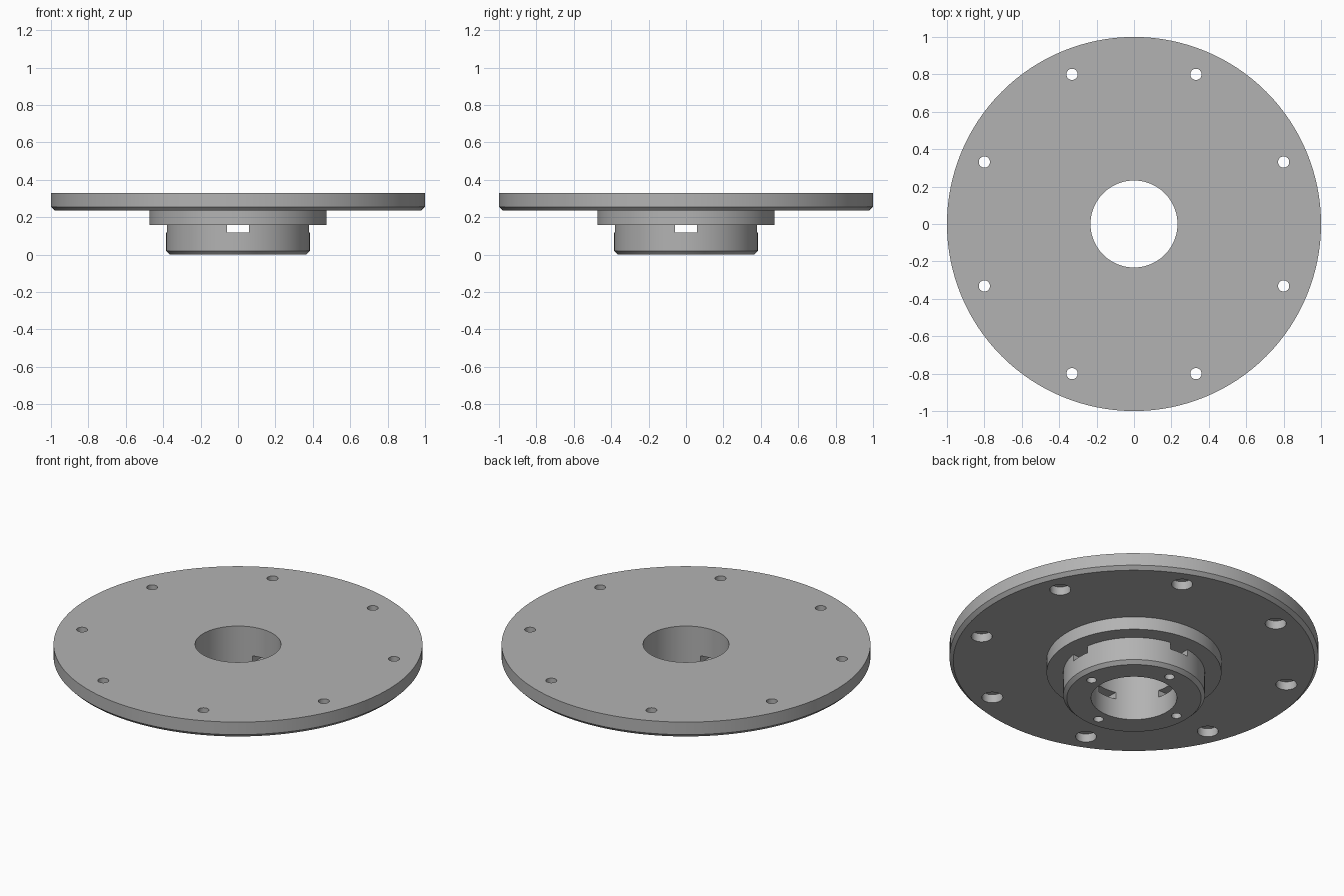
import bpy, bmesh, math
from mathutils import Matrix

if "Cube" in bpy.data.objects:
    bpy.data.objects.remove(bpy.data.objects["Cube"], do_unlink=True)

TOP, PLATE_Z, COLLAR_Z, SLOT_Z = 0.33, 0.235, 0.158, 0.117
BORE, CHAMFER, SIDES = 0.2325, 0.02, 128

steel = bpy.data.materials.new("plain grey")
steel.use_nodes = True
grey = (0.45, 0.45, 0.45, 1)
steel.diffuse_color = grey
steel.node_tree.nodes["Principled BSDF"].inputs["Base Color"].default_value = grey


def make_object(name, bm):
    bmesh.ops.recalc_face_normals(bm, faces=bm.faces)
    mesh = bpy.data.meshes.new(name)
    bm.to_mesh(mesh)
    bm.free()
    mesh.materials.append(steel)
    obj = bpy.data.objects.new(name, mesh)
    bpy.context.collection.objects.link(obj)
    return obj


def lathe(name, profile):
    """Revolve a closed (radius, z) outline around the z axis."""
    bm = bmesh.new()
    verts = [bm.verts.new((r, 0, z)) for r, z in profile]
    edges = [bm.edges.new((a, b)) for a, b in zip(verts, verts[1:] + verts[:1])]
    bmesh.ops.spin(bm, geom=verts + edges, axis=(0, 0, 1), cent=(0, 0, 0),
                   angle=math.tau, steps=SIDES, use_merge=True)
    bmesh.ops.remove_doubles(bm, verts=bm.verts, dist=1e-5)
    return make_object(name, bm)


def drill_ring(name, count, start, ring, radius, z0, z1):
    """Ring of upright cylinders used as a cutter."""
    bm = bmesh.new()
    for i in range(count):
        a = start + math.tau * i / count
        spot = (ring * math.cos(a), ring * math.sin(a), (z0 + z1) / 2)
        bmesh.ops.create_cone(bm, cap_ends=True, segments=32, radius1=radius,
                              radius2=radius, depth=z1 - z0,
                              matrix=Matrix.Translation(spot))
    return make_object(name, bm)


def slot_cutter(name):
    """Four radial bars from inside the bore to outside the hub."""
    bm = bmesh.new()
    for i in range(4):
        bmesh.ops.create_cube(bm, size=1, matrix=(
            Matrix.Rotation(i * math.pi / 2, 4, "Z")
            @ Matrix.Translation((0.3, 0, (SLOT_Z + COLLAR_Z) / 2))
            @ Matrix.Diagonal((0.3, 0.12, COLLAR_Z - SLOT_Z, 1))))
    return make_object(name, bm)


# Turned body: hub, collar and wide plate around one bore
flange = lathe("flange_body", [
    (BORE, 0), (0.384 - CHAMFER, 0), (0.384, CHAMFER), (0.384, COLLAR_Z),
    (0.474, COLLAR_Z), (0.474, PLATE_Z), (1 - CHAMFER, PLATE_Z),
    (1, PLATE_Z + CHAMFER), (1, TOP), (BORE, TOP)])

# Bolt holes with counterbores, hub screw holes and hub slots
eighth = math.pi / 8
cutters = [
    drill_ring("bolt_hole_cutter", 8, eighth, 0.866, 0.03, 0.1, 0.5),
    drill_ring("counterbore_cutter", 8, eighth, 0.866, 0.057, 0.2, PLATE_Z + 0.05),
    slot_cutter("slot_cutter"),
    drill_ring("screw_hole_cutter", 4, 0, 0.3, 0.027, -0.1, SLOT_Z + 0.02),
]
for cutter in cutters:
    cutter.hide_render = True
    mod = flange.modifiers.new(cutter.name, "BOOLEAN")
    mod.operation, mod.solver, mod.object = "DIFFERENCE", "EXACT", cutter

# Bake the cuts, then drop the cutters
bpy.ops.object.select_all(action="DESELECT")
flange.select_set(True)
bpy.context.view_layer.objects.active = flange
for mod in list(flange.modifiers):
    bpy.ops.object.modifier_apply(modifier=mod.name)
for cutter in cutters:
    bpy.data.objects.remove(cutter, do_unlink=True)
bpy.ops.object.shade_smooth_by_angle(angle=math.radians(30))
